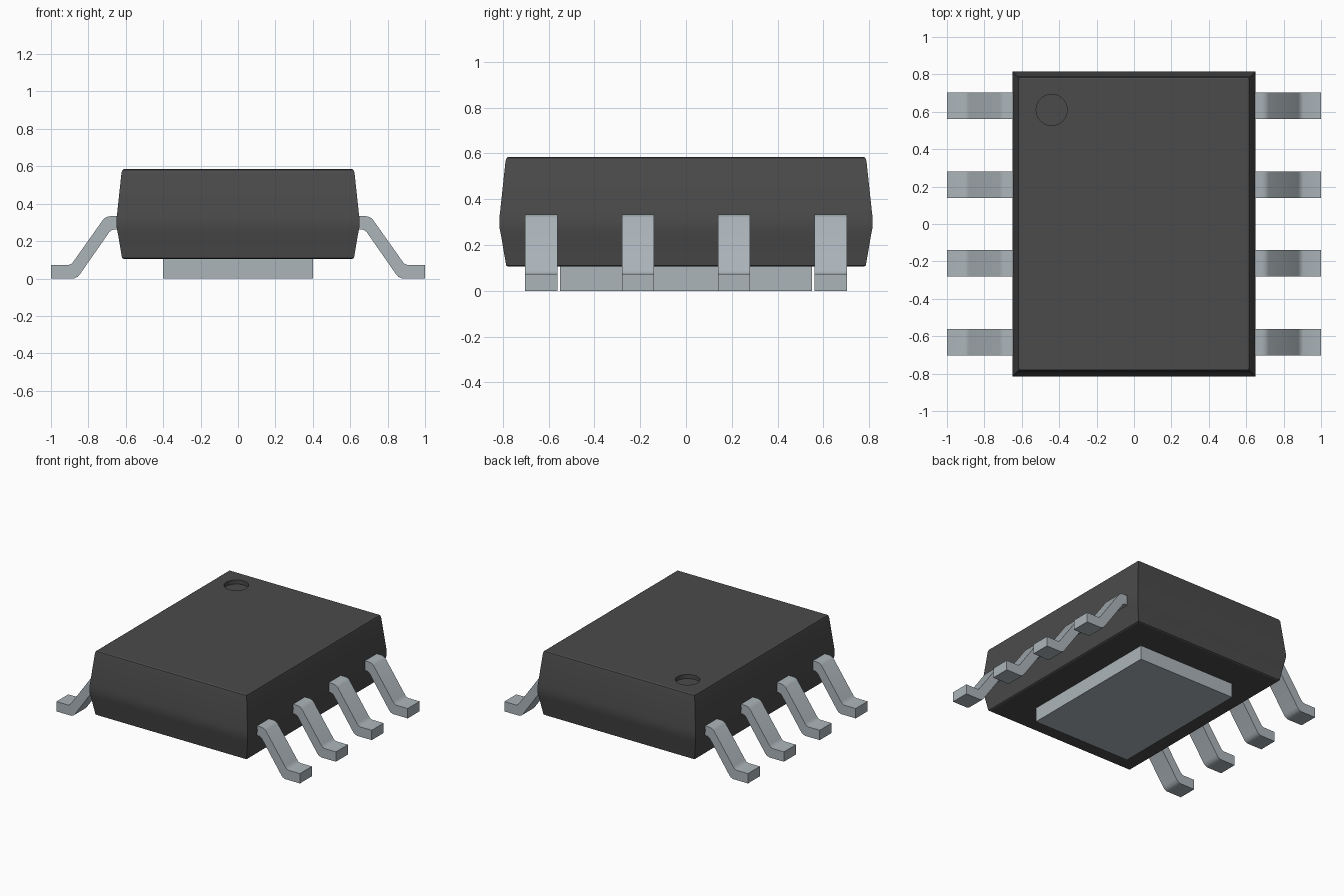
import bpy, bmesh, math

cube = bpy.data.objects.get("Cube")
if cube:
    bpy.data.objects.remove(cube, do_unlink=True)


def material(name, rgb, rough):
    m = bpy.data.materials.new(name)
    m.use_nodes = True
    m.diffuse_color = (*rgb, 1)
    bsdf = next(n for n in m.node_tree.nodes if n.type == 'BSDF_PRINCIPLED')
    bsdf.inputs["Base Color"].default_value = (*rgb, 1)
    bsdf.inputs["Roughness"].default_value = rough
    return m


black = material("black_resin", (0.07, 0.07, 0.07), 0.6)
metal = material("tinned_metal", (0.41, 0.46, 0.49), 0.4)


def finish(name, bm, mat, angle=None):
    bmesh.ops.recalc_face_normals(bm, faces=bm.faces)
    me = bpy.data.meshes.new(name)
    bm.to_mesh(me)
    bm.free()
    me.materials.append(mat)
    ob = bpy.data.objects.new(name, me)
    bpy.context.collection.objects.link(ob)
    bpy.ops.object.select_all(action='DESELECT')
    ob.select_set(True)
    bpy.context.view_layer.objects.active = ob
    if angle:
        bpy.ops.object.shade_smooth_by_angle(angle=math.radians(angle))
    return ob


# Moulded body: stacked rectangles (height, half width), longer in y
sections = [(0.105, 0.612), (0.110, 0.620), (0.245, 0.643), (0.275, 0.649),
            (0.300, 0.650), (0.325, 0.649), (0.350, 0.646), (0.565, 0.623),
            (0.580, 0.618), (0.585, 0.610)]
bm = bmesh.new()
rings = []
for z, hx in sections:
    hy = hx + 0.165
    rings.append([bm.verts.new((sx * hx, sy * hy, z))
                  for sx, sy in ((-1, -1), (1, -1), (1, 1), (-1, 1))])
for a, b in zip(rings, rings[1:]):
    for i in range(4):
        j = (i + 1) % 4
        bm.faces.new((a[i], a[j], b[j], b[i]))
bm.faces.new(rings[0])
bm.faces.new(rings[-1])
body = finish("body", bm, black)

# Round pin-one dimple cut into the top
bm = bmesh.new()
bmesh.ops.create_cone(bm, cap_ends=True, segments=40, radius1=0.083,
                      radius2=0.083, depth=0.1)
bmesh.ops.translate(bm, verts=bm.verts, vec=(-0.44, 0.61, 0.605))
cutter = finish("dimple_cutter", bm, black)
cutter.hide_render = True
bpy.context.view_layer.objects.active = body
cut = body.modifiers.new("dimple", 'BOOLEAN')
cut.operation = 'DIFFERENCE'
cut.solver = 'EXACT'
cut.object = cutter
bpy.ops.object.modifier_apply(modifier=cut.name)
bpy.data.objects.remove(cutter, do_unlink=True)
bpy.ops.object.select_all(action='DESELECT')
body.select_set(True)
bpy.ops.object.shade_smooth_by_angle(angle=math.radians(22))

# Thermal pad under the body
bm = bmesh.new()
bmesh.ops.create_cube(bm, size=1)
bmesh.ops.scale(bm, verts=bm.verts, vec=(0.8, 1.1, 0.12))
bmesh.ops.translate(bm, verts=bm.verts, vec=(0, 0, 0.06))
finish("thermal_pad", bm, metal)

# Gull-wing leads: bent strip profile as (x, z) pairs, upper and lower edge
upper = [(0.60, 0.333), (0.685, 0.333), (0.703, 0.329), (0.719, 0.318),
         (0.879, 0.092), (0.890, 0.079), (0.905, 0.073), (1.0, 0.073)]
lower = [(0.60, 0.262), (0.665, 0.262), (0.677, 0.258), (0.688, 0.248),
         (0.843, 0.026), (0.857, 0.009), (0.878, 0.0), (1.0, 0.0)]


def lead(name, side, y):
    bm = bmesh.new()
    rows = [[[bm.verts.new((side * x, y + dy, z)) for x, z in edge]
             for edge in (upper, lower)] for dy in (-0.07, 0.07)]
    (uf, lf), (ub, lb) = rows
    for i in range(len(upper) - 1):
        for a, b in ((uf, lf), (ub, lb), (uf, ub), (lf, lb)):
            bm.faces.new((a[i], a[i + 1], b[i + 1], b[i]))
    for i in (0, -1):
        bm.faces.new((uf[i], ub[i], lb[i], lf[i]))
    finish(name, bm, metal, 35)


for side, label in ((1, "left"), (-1, "right")):
    for n, y in enumerate((-0.632, -0.21, 0.21, 0.632), 1):
        lead(f"{label}_lead_{n}", side, y)
